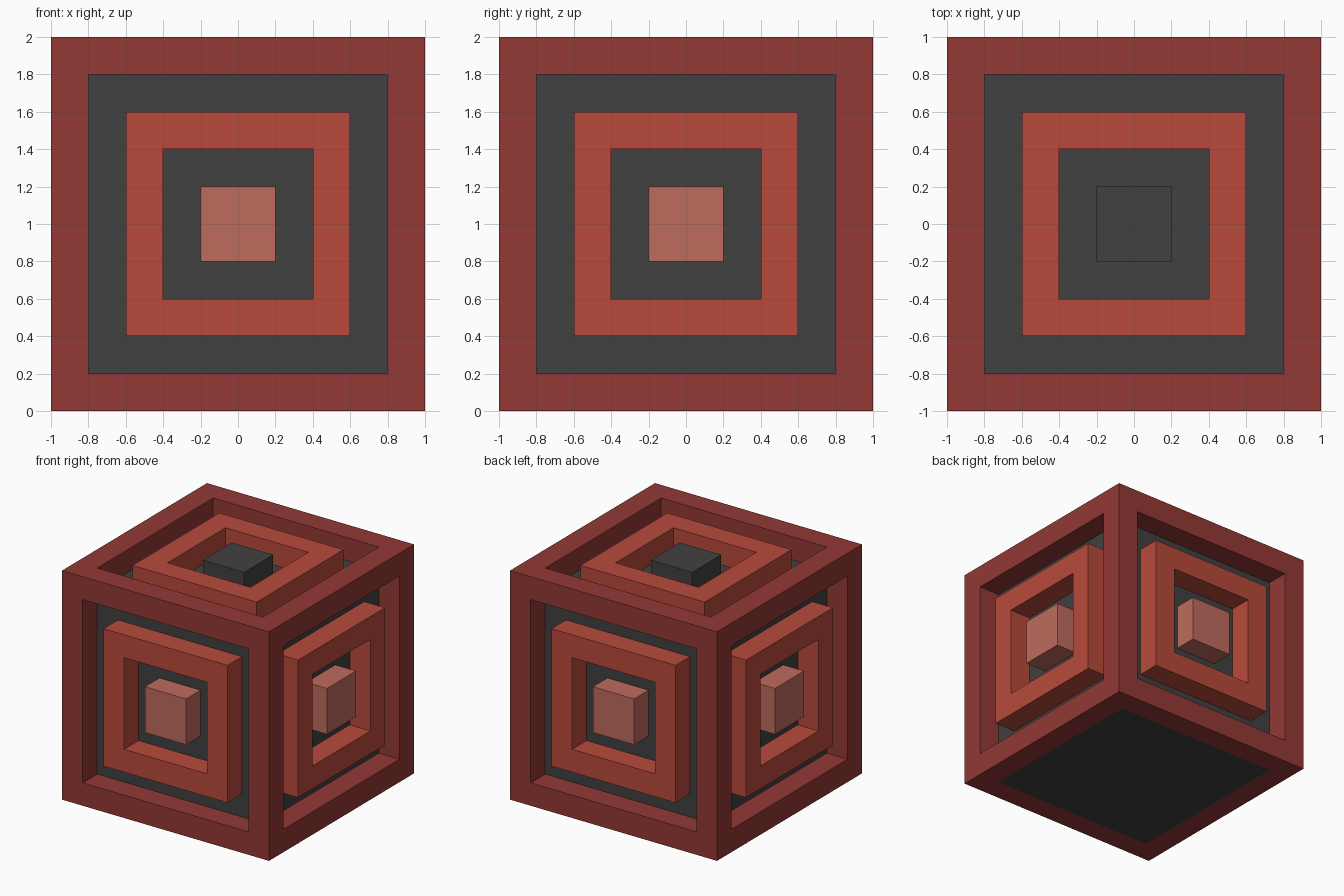
import bpy, bmesh, math
from mathutils import Matrix, Vector

cube = bpy.data.objects.get("Cube")
if cube:
    bpy.data.objects.remove(cube, do_unlink=True)


def material(name, srgb):
    lin = [((c / 255 + 0.055) / 1.055) ** 2.4 for c in srgb] + [1.0]
    m = bpy.data.materials.new(name)
    m.use_nodes = True
    m.diffuse_color = lin
    m.node_tree.nodes["Principled BSDF"].inputs["Base Color"].default_value = lin
    return m


DARK_RED = material("dark red", (147, 57, 53))
CHARCOAL = material("charcoal", (65, 65, 65))
BRICK = material("brick red", (184, 74, 59))
PINK = material("dusty pink", (190, 107, 93))


def finish(bm, name, mats, matrix):
    mesh = bpy.data.meshes.new(name)
    bm.to_mesh(mesh)
    bm.free()
    for m in mats:
        mesh.materials.append(m)
    ob = bpy.data.objects.new(name, mesh)
    ob.matrix_world = matrix
    bpy.context.collection.objects.link(ob)


def box(width, low, high):
    """Square box centred on the local z axis."""
    bm = bmesh.new()
    bmesh.ops.create_cube(bm, size=1, matrix=Matrix.Translation((0, 0, (low + high) / 2))
                          @ Matrix.Diagonal((width, width, high - low, 1)))
    bm.normal_update()
    return bm


def facing(bm, z):
    return [f for f in bm.faces if f.normal.z * z > 0.9]


def sink(bm, faces, depth):
    """Push each face straight in, leaving walls; returns the sunken floors."""
    moves = [f.normal * -depth for f in faces]
    floors = bmesh.ops.extrude_discrete_faces(bm, faces=faces)["faces"]
    for f, move in zip(floors, moves):
        bmesh.ops.translate(bm, verts=f.verts, vec=move)
    bm.normal_update()
    return floors


CENTRE = Matrix.Translation((0, 0, 1))
BORDER = 0.2
DEPTH = 0.2

# Outer frame with recessed panels; the bottom panel stays flush
bm = box(2, -1, 1)
panels = list(bm.faces)
bmesh.ops.inset_individual(bm, faces=panels, thickness=BORDER, use_even_offset=True)
bm.normal_update()
for f in panels:
    f.material_index = 1
down = Vector((0, 0, -1))
sunk = [f for f in panels if f.normal.dot(down) < 0.9]
for f in sunk:
    f.material_index = 0
for f in sink(bm, sunk, DEPTH):
    f.material_index = 1
finish(bm, "frame_and_panels", [DARK_RED, CHARCOAL], CENTRE)

# Raised square ring and centre block on the top and the four sides
sides = {"top": Matrix.Identity(4)}
for i, side in enumerate(("front", "left", "back", "right")):
    sides[side] = Matrix.Rotation(i * math.pi / 2, 4, "Z") @ Matrix.Rotation(math.pi / 2, 4, "X")

for side, turn in sides.items():
    ring = box(1.2, 1 - DEPTH, 1)
    bmesh.ops.delete(ring, geom=facing(ring, -1), context="FACES_ONLY")
    face = facing(ring, 1)
    bmesh.ops.inset_individual(ring, faces=face, thickness=BORDER, use_even_offset=True)
    ring.normal_update()
    bmesh.ops.delete(ring, geom=sink(ring, face, DEPTH), context="FACES_ONLY")
    finish(ring, side + "_ring", [BRICK], CENTRE @ turn)

    block = box(0.4, 1 - DEPTH, 1)
    bmesh.ops.delete(block, geom=facing(block, -1), context="FACES_ONLY")
    finish(block, side + "_centre_block", [CHARCOAL if side == "top" else PINK], CENTRE @ turn)
